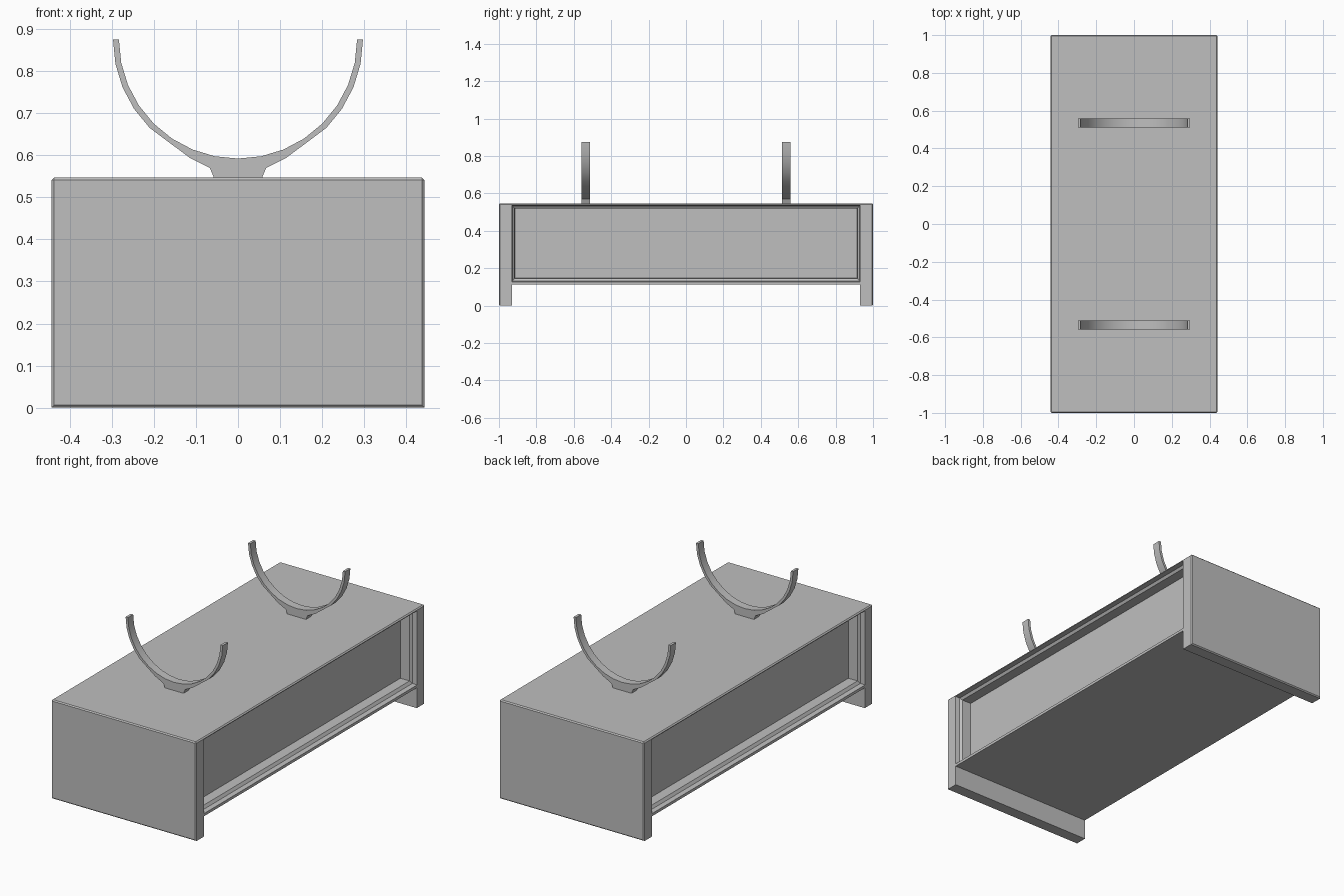
import bpy, bmesh
from math import sin, cos, pi

if "Cube" in bpy.data.objects:
    bpy.data.objects.remove(bpy.data.objects["Cube"])

GREY = (0.52, 0.52, 0.52, 1)
mat = bpy.data.materials.new("plain grey")
mat.use_nodes = True
mat.diffuse_color = GREY
mat.node_tree.nodes["Principled BSDF"].inputs["Base Color"].default_value = GREY

HX, HY, TOP, UNDER, LEG = 0.443, 1.0, 0.547, 0.112, 0.93


def finish(name, bm):
    bmesh.ops.recalc_face_normals(bm, faces=bm.faces)
    mesh = bpy.data.meshes.new(name)
    bm.to_mesh(mesh)
    bm.free()
    mesh.materials.append(mat)
    ob = bpy.data.objects.new(name, mesh)
    bpy.context.collection.objects.link(ob)
    return ob


def near(a, b):
    return abs(a - b) < 1e-4


# Stand body: block with two end panels reaching the ground
bm = bmesh.new()
bmesh.ops.create_cube(bm, size=1)
for v in bm.verts:
    v.co = (v.co.x * 2 * HX, v.co.y * 2 * HY, TOP if v.co.z > 0 else UNDER)
for y in (-LEG, LEG):
    bmesh.ops.bisect_plane(bm, geom=bm.verts[:] + bm.edges[:] + bm.faces[:],
                           plane_co=(0, y, 0), plane_no=(0, 1, 0))
bm.normal_update()
feet = [f for f in bm.faces if f.normal.z < -0.9 and abs(f.calc_center_median().y) > LEG]
for f in feet:
    new = bmesh.ops.extrude_face_region(bm, geom=[f])["geom"]
    for v in new:
        if isinstance(v, bmesh.types.BMVert):
            v.co.z = 0
    bm.faces.remove(f)
bm.normal_update()

# Stepped recess on both long sides: depth, half length, bottom, top
STEPS = [(0, 0.932, 0.127, 0.537), (0.025, 0.928, 0.131, 0.533),
         (0.035, 0.917, 0.146, 0.52), (0.09, 0.915, 0.147, 0.519)]
sides = [f for f in bm.faces if abs(f.normal.x) > 0.9
         and abs(f.calc_center_median().y) < 0.1]
for f in sides:
    s = 1 if f.normal.x > 0 else -1
    for depth, half, low, high in STEPS:
        bmesh.ops.inset_individual(bm, faces=[f], thickness=0.004)
        mid = f.calc_center_median()
        for v in f.verts:
            v.co = (s * (HX - depth), half if v.co.y > 0 else -half,
                    high if v.co.z > mid.z else low)

# Fine bevel around the outer edges
outer = []
for e in bm.edges:
    on_x = all(near(abs(v.co.x), HX) for v in e.verts)
    on_y = all(near(abs(v.co.y), HY) for v in e.verts)
    on_top = all(near(v.co.z, TOP) for v in e.verts)
    if on_x + on_y + on_top >= 2:
        outer.append(e)
bmesh.ops.bevel(bm, geom=outer, offset=0.006, segments=1, affect='EDGES')
finish("stand_body", bm)

# Cradles: half ring whose underside flares into a foot
CENTRE, R_IN, R_OUT, N, HALF = 0.875, 0.283, 0.297, 16, 0.023
FOOT = {5: (0.115, 0.594), 6: (0.067, 0.57), 7: (0.057, 0.546), 8: (0, 0.546)}


def outer_point(i):
    k = min(i, N - i)
    a = pi * k / N
    x, z = FOOT.get(k, (R_OUT * cos(a), CENTRE - R_OUT * sin(a)))
    return (x if i <= N // 2 else -x, z)


for name, y in (("front_cradle", -0.535), ("back_cradle", 0.535)):
    bm = bmesh.new()
    rings = []
    for i in range(N + 1):
        a = pi * i / N
        inner = (R_IN * cos(a), CENTRE - R_IN * sin(a))
        out = outer_point(i)
        rings.append([bm.verts.new((p[0], y + d, p[1]))
                      for p, d in ((inner, -HALF), (inner, HALF), (out, HALF), (out, -HALF))])
    for a, b in zip(rings, rings[1:]):
        for j in range(4):
            k = (j + 1) % 4
            bm.faces.new((a[j], a[k], b[k], b[j]))
    bm.faces.new(rings[0])
    bm.faces.new(rings[-1])
    ob = finish(name, bm)
    bpy.ops.object.select_all(action='DESELECT')
    ob.select_set(True)
    bpy.context.view_layer.objects.active = ob
    bpy.ops.object.shade_smooth_by_angle(angle=0.6)
